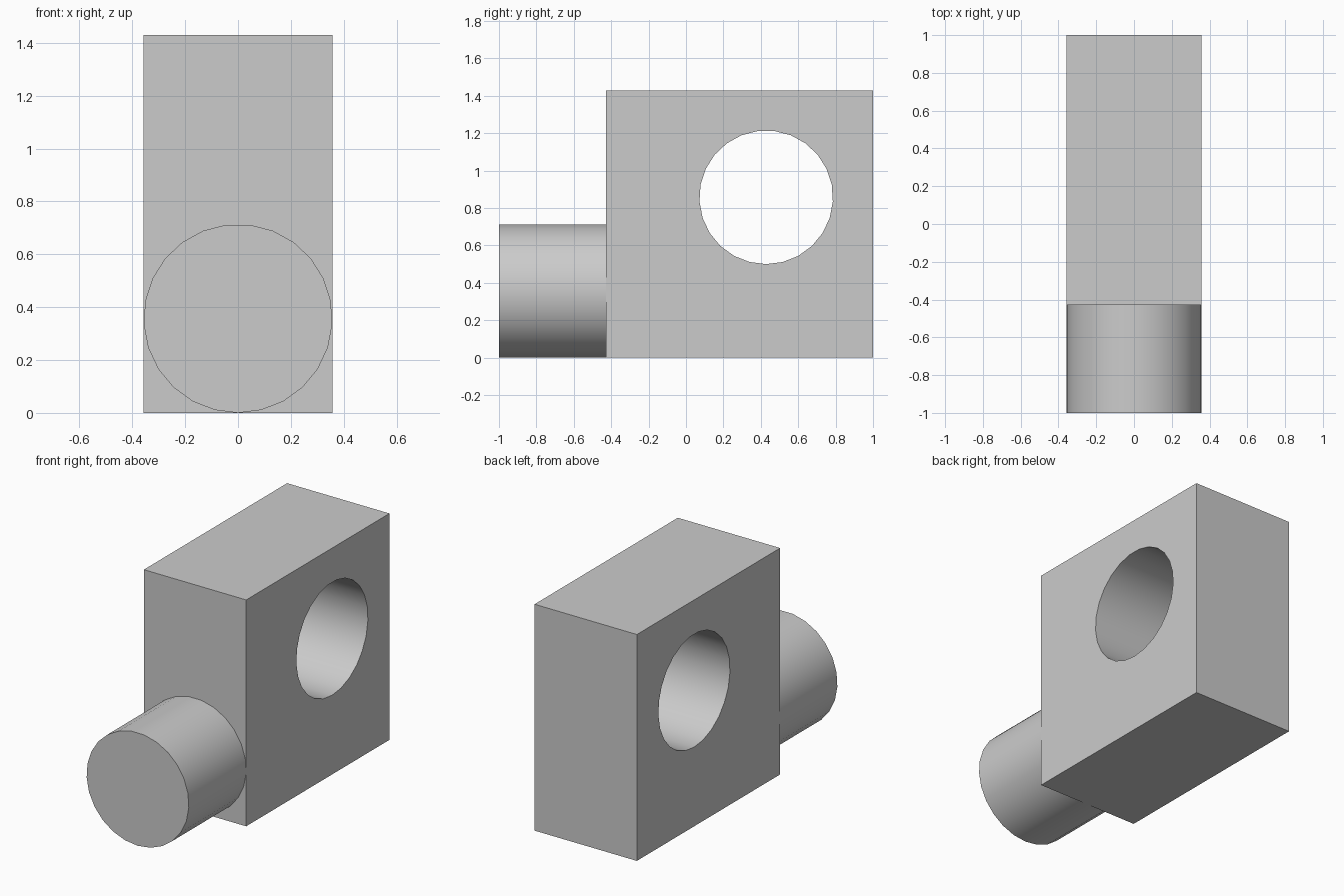
import bpy
from math import radians

cube = bpy.data.objects.get("Cube")
if cube:
    bpy.data.objects.remove(cube, do_unlink=True)

U = 2 / 7                 # base unit: block 5 x 2.5 x 5, peg 2 long
R = 1.25 * U              # radius shared by the peg and the hole
SIDES = 25

grey = bpy.data.materials.new("light grey")
grey.use_nodes = True
grey.diffuse_color = (0.6, 0.6, 0.6, 1)
grey.node_tree.nodes["Principled BSDF"].inputs["Base Color"].default_value = (0.6, 0.6, 0.6, 1)


def finish(obj):
    """Colour the part and smooth its round walls."""
    obj.data.materials.clear()
    obj.data.materials.append(grey)
    bpy.ops.object.select_all(action='DESELECT')
    obj.select_set(True)
    bpy.context.view_layer.objects.active = obj
    bpy.ops.object.shade_smooth_by_angle(angle=radians(30))


def cylinder(name, length, location, turn):
    """Horizontal cylinder with a vertex at its lowest point."""
    bpy.ops.mesh.primitive_cylinder_add(
        vertices=SIDES, radius=R, depth=length, location=location,
        rotation=(radians(-90), 0, radians(turn)))
    obj = bpy.context.object
    obj.name = name
    return obj


# Upright block
bpy.ops.mesh.primitive_cube_add(size=1, location=(0, U, 2.5 * U))
block = bpy.context.object
block.name = "block"
block.scale = (2.5 * U, 5 * U, 5 * U)
bpy.ops.object.transform_apply(location=False, rotation=False, scale=True)

# Round hole through the block from side to side
cutter = cylinder("hole_cutter", 4 * U, (0, 1.5 * U, 3 * U), 90)
cutter.hide_render = True
cut = block.modifiers.new("hole", 'BOOLEAN')
cut.operation = 'DIFFERENCE'
cut.solver = 'EXACT'
cut.object = cutter
bpy.context.view_layer.objects.active = block
bpy.ops.object.modifier_apply(modifier=cut.name)
bpy.data.objects.remove(cutter, do_unlink=True)
finish(block)

# Peg on the front face, level with the base
peg = cylinder("peg", 2 * U, (0, -2.5 * U, R), 0)
finish(peg)
